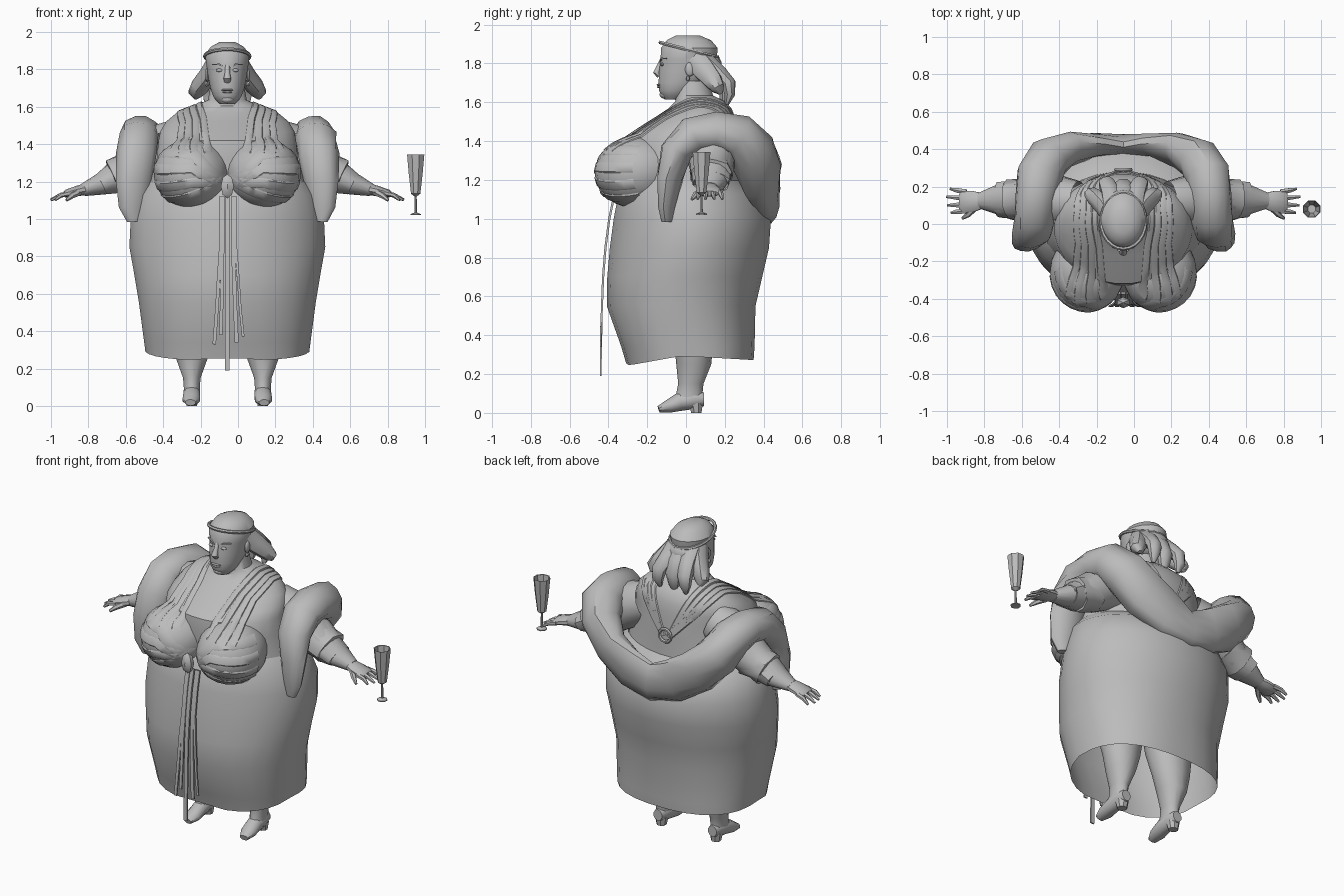
import bpy, bmesh, math, random
from mathutils import Vector as V, Matrix
from mathutils.bvhtree import BVHTree

if "Cube" in bpy.data.objects:
    bpy.data.objects.remove(bpy.data.objects["Cube"])

random.seed(4)
CX = -0.057                      # the figure stands left of centre, the glass to the right
grey = bpy.data.materials.new("plain grey")
grey.diffuse_color = (0.5, 0.5, 0.5, 1)
grey.use_nodes = True
grey.node_tree.nodes["Principled BSDF"].inputs["Base Color"].default_value = grey.diffuse_color
X, Y, Z = V((1, 0, 0)), V((0, 1, 0)), V((0, 0, 1))


def finish(name, bm, mirror=False, cx=CX):
    bmesh.ops.recalc_face_normals(bm, faces=bm.faces)
    me = bpy.data.meshes.new(name)
    bm.to_mesh(me)
    bm.free()
    me.materials.append(grey)
    ob = bpy.data.objects.new(name, me)
    bpy.context.collection.objects.link(ob)
    ob.location.x = cx
    if mirror:
        ob.modifiers.new("Mirror", "MIRROR").use_mirror_merge = False
    return ob


def skin(name, rings, caps=(True, True), mirror=False, cx=CX, closed=True):
    """Bridge rings of points with quads."""
    bm = bmesh.new()
    vs = [[bm.verts.new(p) for p in r] for r in rings]
    n = len(rings[0])
    for a, b in zip(vs, vs[1:]):
        for i in range(n if closed else n - 1):
            bm.faces.new((a[i], a[(i + 1) % n], b[(i + 1) % n], b[i]))
    if caps[0]:
        bm.faces.new(vs[0])
    if caps[1]:
        bm.faces.new(vs[-1])
    return finish(name, bm, mirror, cx)


def loft(name, rows, n=24, power=lambda z: 1, caps=(True, True), mirror=False, hem=None, cx=CX):
    """Rows of (z, half width, front y, back y, centre x)."""
    rings = []
    for k, row in enumerate(rows):
        z, rx, yf, yb = row[:4]
        x0 = row[4] if len(row) > 4 else 0
        ring = []
        for i in range(n):
            t = math.tau * (i + .5) / n
            c, s = math.cos(t), math.sin(t)
            x = x0 + rx * math.copysign(abs(c) ** power(z), c)
            y = (yf + yb) / 2 + (yb - yf) / 2 * math.copysign(abs(s) ** power(z), s)
            ring.append(V((x, y, hem(x, y) if hem and k == 0 else z)))
        rings.append(ring)
    return skin(name, rings, caps, mirror, cx)


def sweep(name, pts, ref=X, n=8, mirror=False, lump=0, cx=CX):
    """Points of (x, y, z, radius along ref, radius across); ref may be a function."""
    ps = [V(p[:3]) for p in pts]
    rings = []
    for i, p in enumerate(ps):
        t = (ps[min(i + 1, len(ps) - 1)] - ps[max(i - 1, 0)]).normalized()
        r = ref(p) if callable(ref) else ref
        u = (r - t * r.dot(t)).normalized()
        w = t.cross(u)
        ring = []
        for j in range(n):
            a = math.tau * (j + .5) / n
            k = 1 + random.uniform(-lump, lump)
            ring.append(p + (u * math.cos(a) * pts[i][3] + w * math.sin(a) * pts[i][4]) * k)
        rings.append(ring)
    return skin(name, rings, mirror=mirror, cx=cx)


def ball(name, c, r, mirror=False, seg=16, rot=0):
    bm = bmesh.new()
    m = Matrix.Translation(c) @ Matrix.Rotation(rot, 4, 'X') @ Matrix.Diagonal((*r, 1))
    bmesh.ops.create_uvsphere(bm, u_segments=seg, v_segments=max(4, seg * 3 // 4), radius=1, matrix=m)
    return finish(name, bm, mirror)


def hoop(name, c, rx, ry, tube, rot, n=24):
    m = Matrix.Translation(c) @ Matrix.Rotation(rot, 4, 'X')
    rings = []
    for i in range(n + 1):
        t = math.tau * i / n
        rings.append([m @ V(((rx + tube * math.cos(a)) * math.cos(t),
                             (ry + tube * math.cos(a)) * math.sin(t), tube * math.sin(a)))
                      for a in (0, 1.05, 2.09, 3.14, 4.19, 5.24)])
    return skin(name, rings, (False, False))


def surface(*obs):
    polys, coords = [], []
    for ob in obs:
        base = len(coords)
        coords += [v.co.copy() for v in ob.data.vertices]
        polys += [[base + i for i in p.vertices] for p in ob.data.polygons]
    return BVHTree.FromPolygons(coords, polys)


def trim(ob, shell, core):
    """Drop faces buried inside the shell."""
    tree = surface(shell)
    bm = bmesh.new()
    bm.from_mesh(ob.data)
    buried = []
    for f in bm.faces:
        d = f.calc_center_median() - core
        hit = tree.ray_cast(core, d.normalized())
        if hit[0] and hit[3] > d.length + .03:
            buried.append(f)
    bmesh.ops.delete(bm, geom=buried, context='FACES')
    bm.to_mesh(ob.data)
    bm.free()


# long open skirt with an uneven hem, lowest left and right of the front
def hem_height(x, y):
    lift = 0.25 + 0.05 * min(1, (y + .31) / .28) - 0.02 * max(0, y / .35)
    return lift + (max(0, .02 - abs(x) * .1) if y < 0 else 0) - .008

loft("skirt", [(.28, .44, -.31, .35), (.34, .447, -.335, .355), (.55, .475, -.41, .36),
               (.7, .50, -.408, .395), (.85, .527, -.395, .43), (1.0, .52, -.375, .44),
               (1.13, .485, -.35, .38), (1.2, .425, -.3, .275)],
     n=28, power=lambda z: min(1, .82 + .3 * max(0, z - .28)), caps=(False, False), hem=hem_height)

# upper body and bust
CORE = V((0, .02, 1.3))
torso = loft("torso", [(1.13, .43, -.32, .29), (1.2, .42, -.31, .28), (1.32, .38, -.33, .28),
                       (1.42, .37, -.32, .27), (1.47, .36, -.245, .265), (1.52, .33, -.165, .255),
                       (1.57, .27, -.09, .235), (1.605, .18, -.055, .20), (1.635, .105, -.06, .14),
                       (1.71, .09, -.06, .12)], n=28, caps=(False, False))
bust = ball("bust", (.193, -.255, 1.242), (.2, .215, .185), True, 20, .12)
trim(bust, torso, CORE)
tree = surface(torso, bust)


def on_body(p, lift):
    d = (p - CORE).normalized()
    hit = tree.ray_cast(CORE + d * 2, -d)[0]
    return hit + d * lift if hit else p


# thin dress bands laid on the body surface
def band(name, marks, width, steps=6):
    line = []
    for a, b in zip(marks, marks[1:]):
        line += [on_body(V(a).lerp(V(b), k / steps), 0) for k in range(steps)]
    line.append(on_body(V(marks[-1]), 0))
    rows = []
    for i, p in enumerate(line):
        t = line[min(i + 1, len(line) - 1)] - line[max(i - 1, 0)]
        side = t.cross(p - CORE).normalized() * width
        rows.append([on_body(p + side * s, h) for s, h in ((-1, .001), (-.7, .007), (.7, .007), (1, .001))])
    skin(name, rows, (False, False), True, closed=False)

for k in range(4):
    band("shoulder_strap", [(.11 + .07 * k, -.42, 1.36), (.13 + .045 * k, -.12, 1.54),
                            (.14 + .04 * k, .07, 1.6), (.10 + .03 * k, .24, 1.5),
                            (.02, .28, 1.32)], .018)
    band("bust_pleat", [(.03, -.42, 1.19), (.18, -.45, 1.12 + .075 * k),
                        (.36, -.25, 1.10 + .085 * k)], .028)
hoop("back_ring", (0, .29, 1.33), .04, .04, .01, math.pi / 2, 12)

# front clasp and hanging ribbons
ball("clasp", (0, -.42, 1.175), (.04, .03, .065), seg=6)
for x0, x1, end, w in ((-.035, -.07, .33, .013), (-.025, -.035, .38, .013), (0, 0, .19, .017),
                       (.03, .05, .34, .015), (.045, .085, .37, .01)):
    sweep("ribbon", [(x0, -.37, 1.12, w, .008), (x0, -.395, 1.0, w, .008), (x0, -.415, .85, w, .008),
                     (x0 * .7 + x1 * .3, -.427, .7, w, .008), (x0 * .4 + x1 * .6, -.434, .52, w, .007),
                     (x1, -.44, end, w, .006)], n=4)

# arms, frilled cuffs and hands
arm = sweep("arm", [(.24, .12, 1.42, .11, .12), (.36, .125, 1.37, .14, .14), (.5, .135, 1.27, .115, .115),
                    (.6, .13, 1.22, .10, .085), (.68, .13, 1.185, .078, .058),
                    (.77, .125, 1.155, .043, .034)], Y, 14, True)
trim(arm, torso, CORE)
sweep("cuff", [(.50, .135, 1.27, .115, .115), (.56, .133, 1.24, .108, .1), (.61, .13, 1.22, .112, .098),
               (.605, .13, 1.22, .09, .075)], Y, 12, True, .08)
sweep("lower_cuff", [(.59, .13, 1.222, .1, .088), (.67, .13, 1.187, .095, .06),
                     (.665, .13, 1.187, .07, .045)], Y, 12, True, .06)
sweep("palm", [(.75, .125, 1.16, .042, .032), (.80, .12, 1.15, .058, .028),
               (.86, .12, 1.135, .062, .022), (.875, .12, 1.13, .05, .014)], Y, 10, True)
for y0, y1, tip in ((.172, .188, .925), (.138, .145, .945), (.103, .1, .94), (.07, .06, .92)):
    sweep("finger", [(.84, y0, 1.138, .015, .014), (.89, (y0 + y1) / 2, 1.127, .014, .013),
                     (tip, y1, 1.102, .007, .007)], Y, 6, True)
sweep("thumb", [(.79, .09, 1.145, .02, .018), (.83, .05, 1.125, .016, .015),
                (.86, .03, 1.10, .008, .008)], Z, 6, True)

# thick stole draped over both arms and low across the back
half = [(.50, -.10, .985, .035, .025), (.505, -.10, 1.06, .075, .04), (.50, -.085, 1.2, .095, .06),
        (.49, -.05, 1.34, .108, .085), (.475, .03, 1.43, .11, .10), (.465, .15, 1.45, .112, .105),
        (.45, .26, 1.425, .122, .115), (.405, .34, 1.335, .118, .13), (.30, .393, 1.22, .09, .14),
        (.15, .42, 1.13, .062, .135)]
stole = half + [(0, .425, 1.09, .055, .115)] + [(-p[0],) + p[1:] for p in reversed(half)]
sweep("stole", stole, lambda p: V((p.x, p.y - .1, 0)), 12, False, .06)

# legs and heeled shoes
loft("leg", [(.06, .044, -.06, .085, .19), (.1, .044, -.05, .085, .19), (.15, .048, -.04, .09, .19),
             (.25, .085, -.05, .13, .19), (.35, .112, -.06, .14, .185), (.5, .14, -.1, .15, .18),
             (.8, .17, -.14, .17, .17)], 14, caps=(True, False), mirror=True)
sweep("shoe", [(.19, .092, .07, .03, .035), (.19, .04, .07, .046, .05), (.19, -.03, .058, .047, .048),
               (.193, -.09, .034, .048, .034), (.197, -.14, .018, .028, .018)], X, 10, True)
loft("heel", [(0, .03, .025, .082, .19), (.05, .04, .01, .09, .19)], 8, mirror=True)

# head and face
head = loft("head", [(1.615, .04, -.11, -.02), (1.635, .062, -.128, .02), (1.66, .078, -.14, .05),
                     (1.70, .092, -.143, .10), (1.76, .104, -.14, .14), (1.82, .113, -.133, .16),
                     (1.88, .12, -.13, .165), (1.92, .09, -.10, .13), (1.945, .045, -.05, .07)], 20)
sweep("nose", [(0, -.122, 1.82, .014, .012), (0, -.138, 1.78, .014, .016),
               (0, -.153, 1.752, .021, .017), (0, -.138, 1.735, .018, .012)], X, 10)
ball("eye", (.042, -.122, 1.795), (.02, .01, .009), True, 10)
sweep("eyebrow", [(.015, -.132, 1.808, .006, .004), (.045, -.126, 1.827, .006, .005),
                  (.08, -.1, 1.825, .006, .003)], Y, 4, True)
ball("upper_lip", (0, -.139, 1.69), (.034, .012, .006), seg=10)
ball("lower_lip", (0, -.138, 1.679), (.028, .012, .007), seg=10)
ball("chin", (0, -.11, 1.64), (.035, .026, .022), seg=10)
ball("ear", (.108, .02, 1.77), (.013, .025, .037), True, 10)
ball("earring", (.112, .01, 1.722), (.01, .01, .014), True, 6)

# headband and hair locks
hoop("headband", (0, .015, 1.87), .12, .152, .01, -.25)
hair = ball("hair_back", (0, .07, 1.79), (.118, .115, .085), seg=16)
trim(hair, head, V((0, .01, 1.79)))
sweep("middle_lock", [(0, .11, 1.82, .06, .04), (0, .17, 1.75, .06, .045), (0, .205, 1.68, .05, .04),
                      (0, .20, 1.62, .035, .03), (0, .19, 1.57, .012, .012)], X, 8)
sweep("back_lock", [(.05, .10, 1.82, .06, .045), (.07, .17, 1.75, .05, .045),
                    (.09, .22, 1.695, .045, .04), (.095, .225, 1.64, .035, .03),
                    (.09, .21, 1.59, .012, .012)], X, 8, True)
sweep("side_lock", [(.08, .04, 1.83, .035, .06), (.105, .09, 1.77, .045, .06),
                    (.145, .14, 1.71, .05, .05), (.17, .165, 1.672, .042, .036),
                    (.165, .18, 1.645, .014, .012)], X, 8, True)

# drinking glass floating by the hand: foot, stem and hollow bowl
profile = [(1.02, .03), (1.026, .03), (1.034, .007), (1.12, .006), (1.135, .027), (1.24, .04),
           (1.345, .05), (1.343, .046), (1.24, .036), (1.145, .022)]
loft("glass", [(z, r, .08 - r, .08 + r) for z, r in profile], 8, cx=.95)

# smooth shading with sharp creases kept
bpy.ops.object.select_all(action='SELECT')
bpy.context.view_layer.objects.active = torso
bpy.ops.object.shade_smooth_by_angle(angle=math.radians(42))
